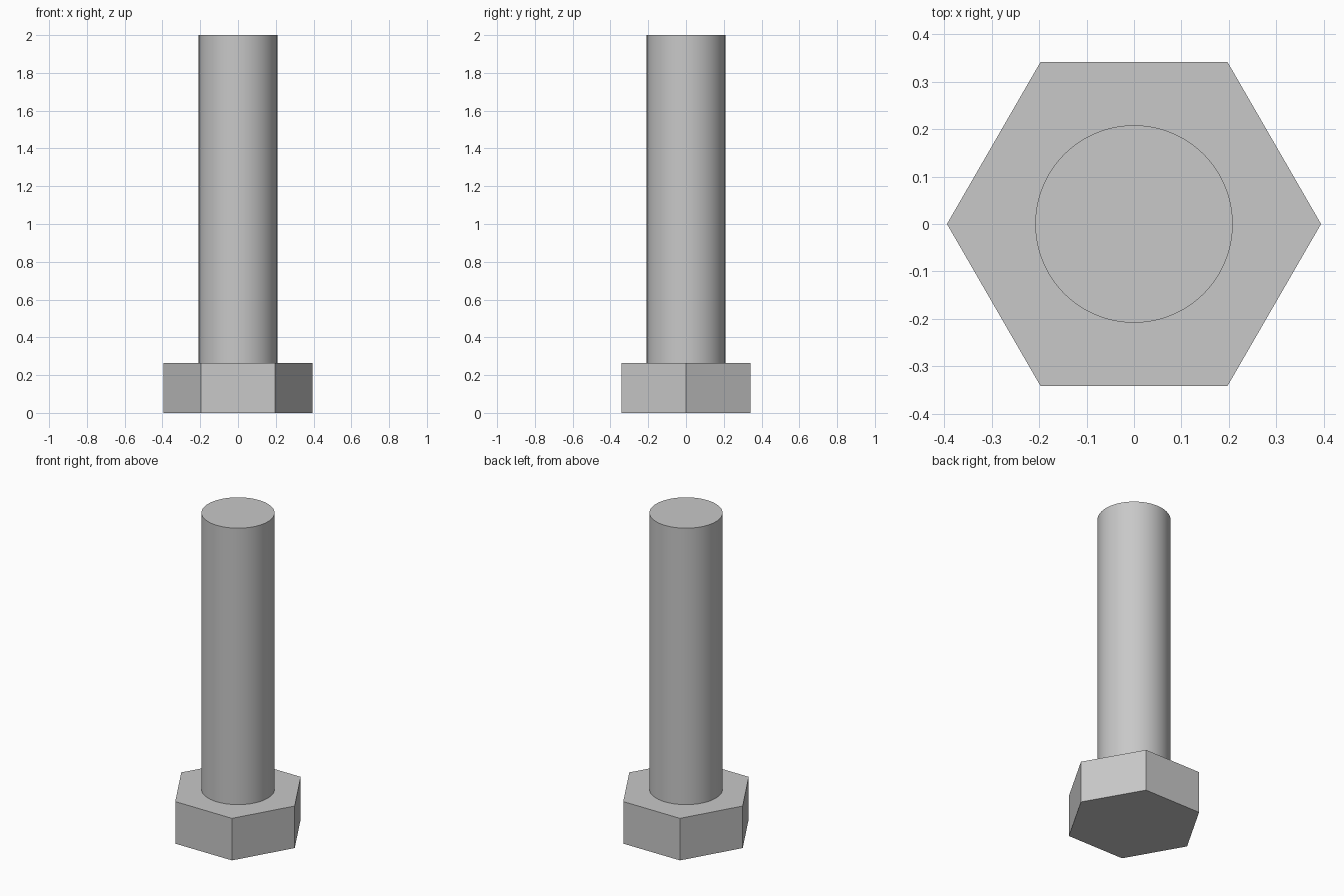
import bpy
import bmesh
from math import cos, sin, tau, radians

if "Cube" in bpy.data.objects:
    bpy.data.objects.remove(bpy.data.objects["Cube"], do_unlink=True)

# Single plain grey finish
steel = bpy.data.materials.new("steel_grey")
steel.use_nodes = True
colour = (0.58, 0.58, 0.58, 1)
steel.diffuse_color = colour
steel.node_tree.nodes["Principled BSDF"].inputs["Base Color"].default_value = colour


def prism(name, sides, radius, bottom, top):
    """Upright prism with its first corner on +x."""
    bm = bmesh.new()
    rings = [[bm.verts.new((radius * cos(tau * i / sides), radius * sin(tau * i / sides), z))
              for i in range(sides)] for z in (bottom, top)]
    low, high = rings
    bm.faces.new(low[::-1])
    bm.faces.new(high)
    for i in range(sides):
        j = (i + 1) % sides
        bm.faces.new((low[i], low[j], high[j], high[i]))
    mesh = bpy.data.meshes.new(name)
    bm.to_mesh(mesh)
    bm.free()
    mesh.materials.append(steel)
    obj = bpy.data.objects.new(name, mesh)
    bpy.context.collection.objects.link(obj)
    return obj


HEAD_TOP = 0.264

# Six-sided head with flats facing front and back
prism("hex_head", 6, 0.394, 0, HEAD_TOP)

# Round shank, smooth around and sharp at the end
shank = prism("shank", 96, 0.208, HEAD_TOP, 2)
bpy.ops.object.select_all(action="DESELECT")
shank.select_set(True)
bpy.context.view_layer.objects.active = shank
bpy.ops.object.shade_smooth_by_angle(angle=radians(30))
